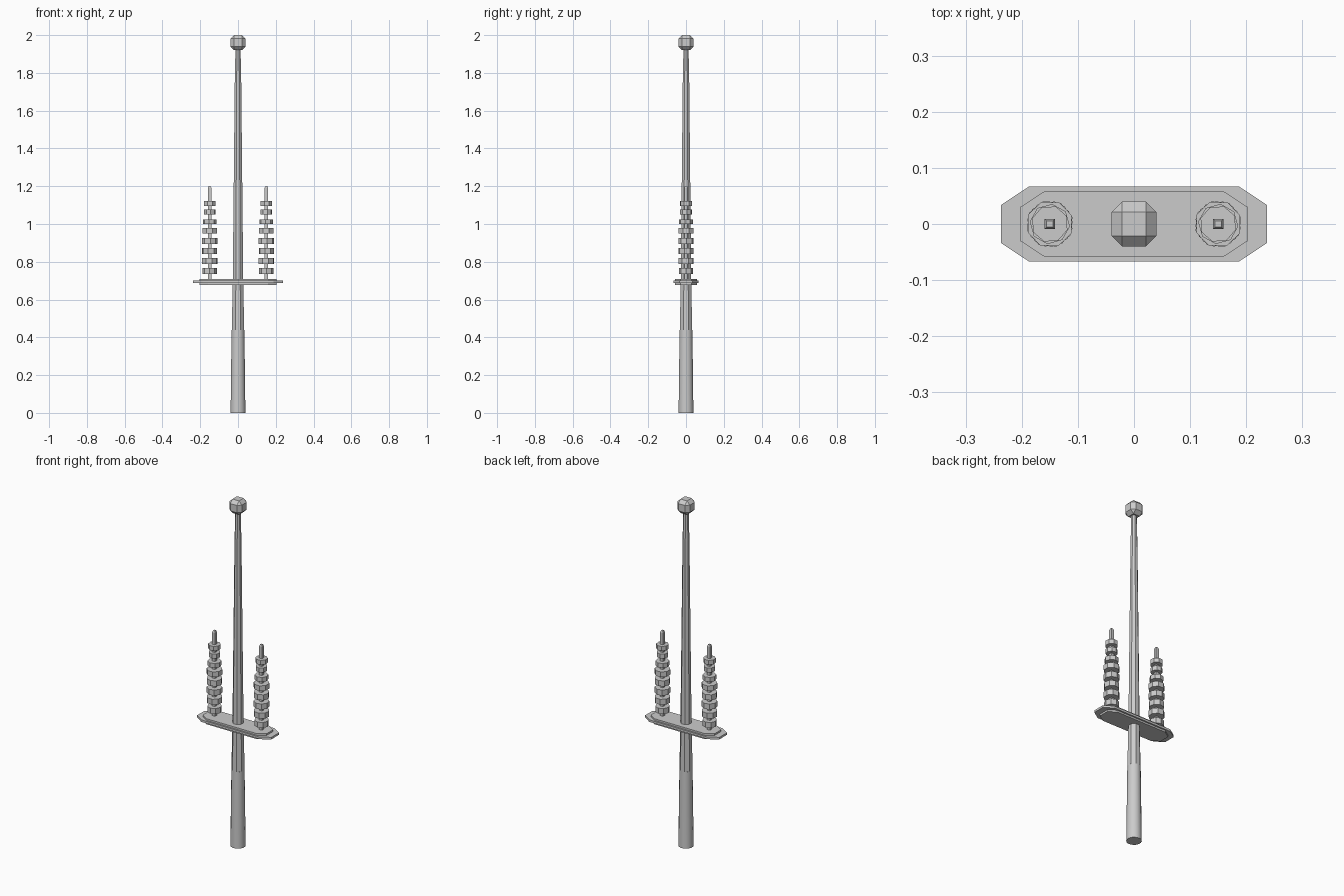
import bpy, bmesh, math

if "Cube" in bpy.data.objects:
    bpy.data.objects.remove(bpy.data.objects["Cube"])


def make_object(name, bm):
    bmesh.ops.recalc_face_normals(bm, faces=bm.faces)
    me = bpy.data.meshes.new(name)
    bm.to_mesh(me)
    bm.free()
    ob = bpy.data.objects.new(name, me)
    bpy.context.collection.objects.link(ob)
    return ob


def loft(name, rings):
    """Skin a stack of equal-length point loops and cap both ends."""
    bm = bmesh.new()
    loops = [[bm.verts.new(p) for p in ring] for ring in rings]
    n = len(loops[0])
    for a, b in zip(loops, loops[1:]):
        for i in range(n):
            j = (i + 1) % n
            bm.faces.new((a[i], a[j], b[j], b[i]))
    bm.faces.new(loops[0][::-1])
    bm.faces.new(loops[-1])
    return make_object(name, bm)


def turned(name, profile, sides, x=0.0, turn=0.0):
    """Upright faceted solid from (radius, z) pairs."""
    return loft(name, [[(x + r * math.cos(turn + math.tau * i / sides),
                         r * math.sin(turn + math.tau * i / sides), z)
                        for i in range(sides)] for r, z in profile])


def plate(name, hx, hy, cx, cy, z0, z1):
    """Flat slab with cut corners."""
    q = [(hx, -cy), (hx, cy), (cx, hy), (-cx, hy),
         (-hx, cy), (-hx, -cy), (-cx, -hy), (cx, -hy)]
    return loft(name, [[(x, y, z) for x, y in q] for z in (z0, z1)])


# Pole: round grip below, octagonal taper above
grip = turned("grip", [(0.040, 0), (0.0345, 0.44)], 16, turn=math.pi / 16)
turned("shaft", [(0.0355, 0.44), (0.030, 0.70), (0.0185, 1.76), (0.0145, 1.93)],
       8, turn=math.pi / 8)
bpy.context.view_layer.objects.active = grip
grip.select_set(True)
bpy.ops.object.shade_smooth_by_angle(angle=math.radians(30))

# Chamfered cube knob
bm = bmesh.new()
bmesh.ops.create_cube(bm, size=0.08)
bmesh.ops.bevel(bm, geom=bm.edges[:], offset=0.019, segments=1, affect='EDGES')
knob = make_object("knob", bm)
knob.location.z = 1.96

# Crossplate: thin wide slab and thicker narrow core
plate("crossplate_rim", 0.237, 0.067, 0.187, 0.034, 0.688, 0.700)
plate("crossplate_core", 0.203, 0.058, 0.160, 0.030, 0.678, 0.710)

# Spindles with stacked beads
beads = [(0.75, 0.038, 0.032), (0.805, 0.042, 0.032), (0.858, 0.041, 0.032),
         (0.911, 0.041, 0.032), (0.964, 0.042, 0.030), (1.012, 0.036, 0.026),
         (1.064, 0.031, 0.026), (1.109, 0.033, 0.026)]
for side, x in (("left", -0.15), ("right", 0.15)):
    turned(side + "_spindle", [(0.013, 0.70), (0.013, 1.19), (0.008, 1.20)],
           4, x, math.pi / 4)
    for k, (z, r, h) in enumerate(beads):
        turned(f"{side}_bead_{k + 1}", [(r, z - h / 2), (r, z + h / 2)],
               8, x, k * 0.29)
